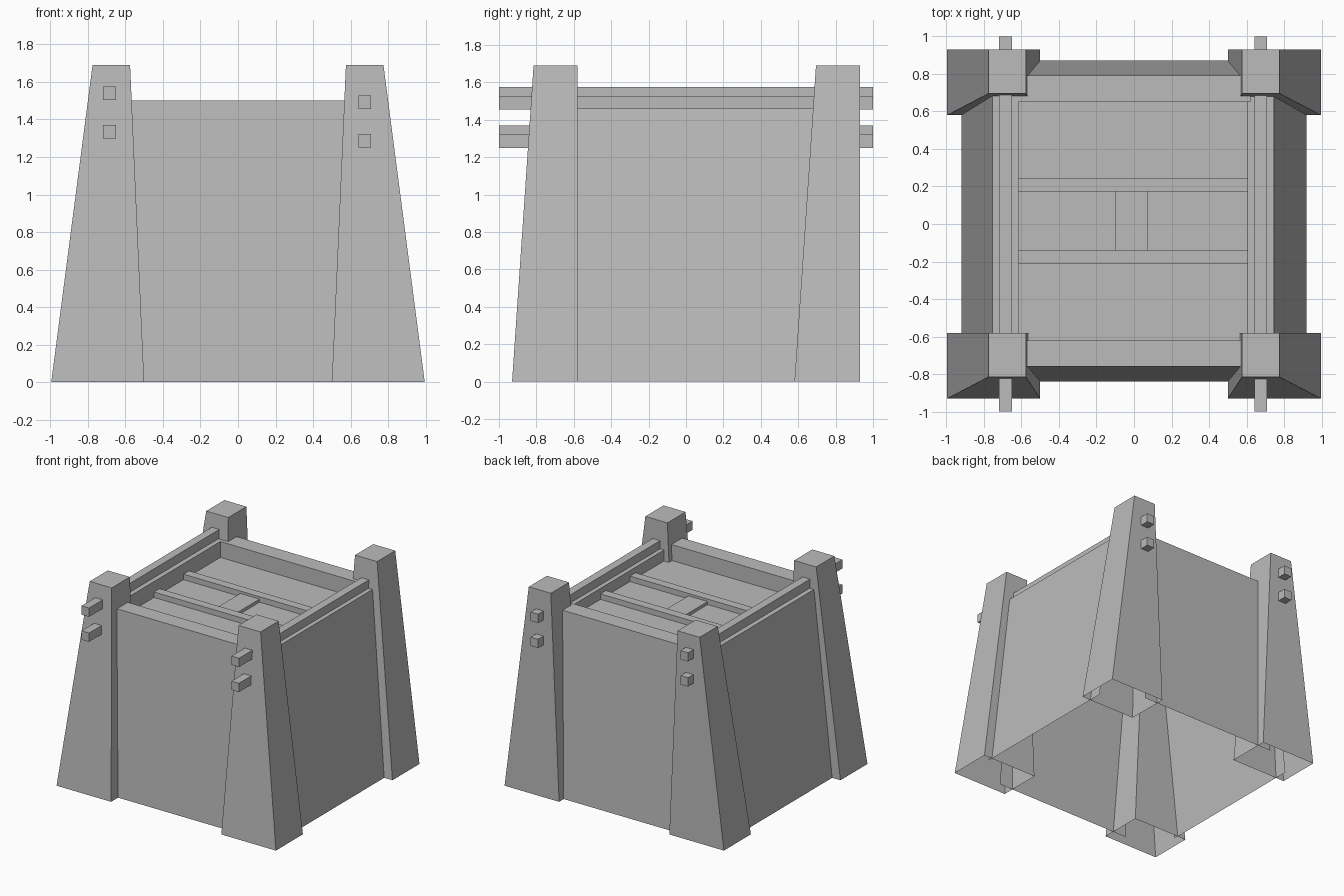
import bpy, bmesh, math
from mathutils import Matrix

if "Cube" in bpy.data.objects:
    bpy.data.objects.remove(bpy.data.objects["Cube"], do_unlink=True)

stone = bpy.data.materials.new("plain_grey")
stone.use_nodes = True
GREY = (0.5, 0.5, 0.5, 1)
stone.diffuse_color = GREY
stone.node_tree.nodes["Principled BSDF"].inputs["Base Color"].default_value = GREY

ROOF_Z = 1.37
POST_H = 1.69


def finish(name, bm):
    mesh = bpy.data.meshes.new(name)
    bm.to_mesh(mesh)
    bm.free()
    mesh.materials.append(stone)
    obj = bpy.data.objects.new(name, mesh)
    bpy.context.collection.objects.link(obj)
    return obj


def box(name, x, y, z, top=None, open_bottom=False):
    """Box from (min, max) ranges; top gives other x and y ranges for a taper."""
    bm = bmesh.new()
    bmesh.ops.create_cube(bm, size=1)
    for v in bm.verts:
        i, j, k = (int(c > 0) for c in v.co)
        rx, ry = top if top and k else (x, y)
        v.co = (rx[i], ry[j], z[k])
    if open_bottom:
        bm.faces.ensure_lookup_table()
        low = [f for f in bm.faces if all(v.co.z < z[0] + 0.001 for v in f.verts)]
        bmesh.ops.delete(bm, geom=low, context="FACES_ONLY")
    return finish(name, bm)


def wall(name, angle, ends, foot, rim, inner, height):
    """Sloping wall shell: outer face, flat rim and inner drop to the roof."""
    bm = bmesh.new()
    profile = [(foot, 0.0), (rim, height), (inner, height), (inner, ROOF_Z)]
    rows = [[bm.verts.new((u, -d, z)) for u in ends] for d, z in profile]
    for a, b in zip(rows, rows[1:]):
        bm.faces.new((a[0], a[1], b[1], b[0]))
    bm.transform(Matrix.Rotation(math.radians(angle), 4, "Z"))
    return finish(name, bm)


# Tapered corner posts, open underneath
for side, left in (("left", True), ("right", False)):
    bx, tx = ((0.50, 0.995), (0.575, 0.775))
    if not left:
        bx, tx = [(-b, -a) for a, b in (bx, tx)]
    box("front_post_" + side, bx, (-0.93, -0.58), (0, POST_H),
        (tx, (-0.815, -0.58)), True)
    box("back_post_" + side, bx, (0.58, 0.93), (0, POST_H),
        (tx, (0.695, 0.93)), True)

# Four sloping walls
wall("front_wall", 0, (-0.62, 0.62), 0.84, 0.76, 0.62, 1.5)
wall("back_wall", 180, (-0.62, 0.62), 0.87, 0.79, 0.65, 1.5)
wall("left_wall", 90, (-0.62, 0.69), 0.92, 0.745, 0.605, 1.46)
wall("right_wall", 270, (-0.69, 0.62), 0.92, 0.755, 0.615, 1.5)

# Sunken flat roof
bm = bmesh.new()
bm.faces.new([bm.verts.new((x, y, ROOF_Z)) for x, y in
              ((-0.615, -0.62), (0.605, -0.62), (0.605, 0.65), (-0.615, 0.65))])
finish("roof", bm)

# Roof joists and the raised panel between them
for name, y0 in (("front_joist", -0.21), ("back_joist", 0.172)):
    box(name, (-0.615, 0.605), (y0, y0 + 0.072), (ROOF_Z - 0.02, ROOF_Z + 0.045))
box("roof_panel", (-0.10, 0.075), (-0.14, 0.172), (ROOF_Z - 0.02, ROOF_Z + 0.025))

# Long beams running through the posts, upper and lower on each side
for side, cx, levels in (("left", 0.675, (1.455, 1.25)), ("right", -0.685, (1.503, 1.298))):
    for level, z in zip(("upper", "lower"), levels):
        box(f"{level}_beam_{side}", (cx - 0.034, cx + 0.034), (-1, 1), (z, z + 0.072))
